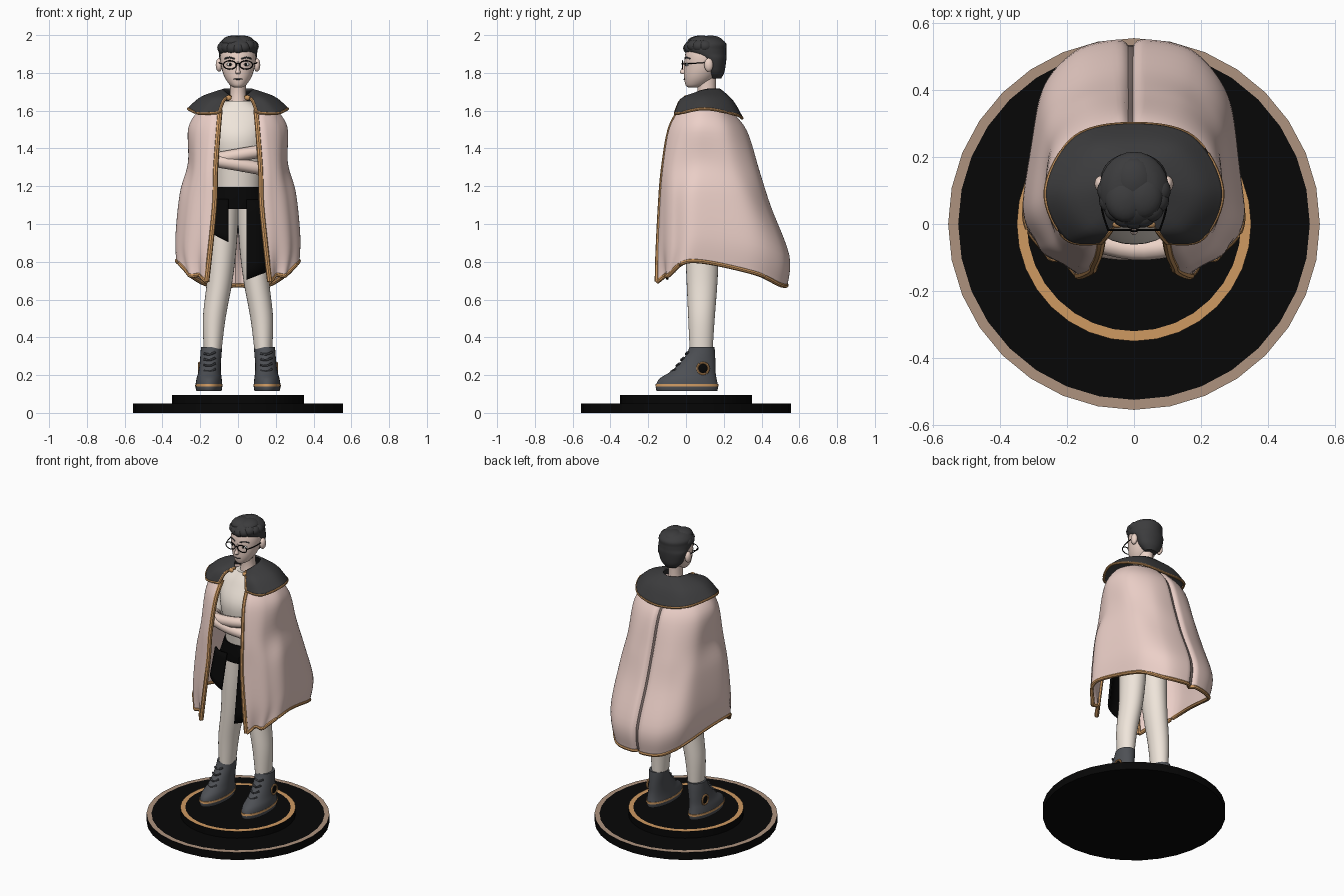
import bpy, bmesh, math, random
from mathutils import Vector

if "Cube" in bpy.data.objects:
    bpy.data.objects.remove(bpy.data.objects["Cube"])

random.seed(4)


def mat(name, r, g, b):
    m = bpy.data.materials.new(name)
    m.diffuse_color = (r, g, b, 1)
    m.use_nodes = True
    m.node_tree.nodes["Principled BSDF"].inputs["Base Color"].default_value = m.diffuse_color
    return m


PINK = mat("pink_cloth", .84, .63, .58)
PLEAT = mat("pleat_shadow", .20, .15, .14)
GOLD = mat("gold_trim", .62, .32, .12)
GREY = mat("dark_grey", .045, .045, .047)
BOOT = mat("boot_grey", .075, .08, .09)
CREAM = mat("cream_cloth", .86, .78, .70)
SKIN = mat("skin", .84, .65, .57)
BLACK = mat("black", .002, .002, .002)
TAN = mat("tan_trim", .42, .29, .21)
WHITE = mat("eye_white", .85, .85, .82)


def smooth(pts, n):
    """Catmull-Rom through tuples of any length."""
    out, p = [], [pts[0]] + list(pts) + [pts[-1]]
    for i in range(1, len(p) - 2):
        for k in range(n):
            t = k / n
            out.append(tuple(.5 * (2 * b + (c - a) * t + (2 * a - 5 * b + 4 * c - d) * t * t
                                   + (3 * b - a - 3 * c + d) * t ** 3)
                             for a, b, c, d in zip(*p[i - 1:i + 3])))
    return out + [tuple(pts[-1])]


def grid(name, rows, m, closed=False, caps=False, thick=0, angle=40):
    bm = bmesh.new()
    v = [[bm.verts.new(p) for p in r] for r in rows]
    n = len(rows[0])
    for a, b in zip(v, v[1:]):
        for j in range(n if closed else n - 1):
            k = (j + 1) % n
            bm.faces.new((a[j], a[k], b[k], b[j]))
    if caps:
        bm.faces.new(v[0])
        bm.faces.new(v[-1])
    bmesh.ops.recalc_face_normals(bm, faces=bm.faces)
    me = bpy.data.meshes.new(name)
    bm.to_mesh(me)
    bm.free()
    o = bpy.data.objects.new(name, me)
    bpy.context.collection.objects.link(o)
    me.materials.append(m)
    if thick:
        s = o.modifiers.new("thickness", "SOLIDIFY")
        s.thickness, s.offset = thick, 0
    bpy.ops.object.select_all(action='DESELECT')
    bpy.context.view_layer.objects.active = o
    o.select_set(True)
    bpy.ops.object.shade_smooth_by_angle(angle=math.radians(angle))
    return o


def body(name, rings, m, n=5, seg=28):
    """Stack of ellipses (x, y, z, rx, ry)."""
    rows = [[(x + rx * math.cos(a), y + ry * math.sin(a), z)
             for a in (math.tau * j / seg for j in range(seg))]
            for x, y, z, rx, ry in (smooth(rings, n) if n > 1 else rings)]
    return grid(name, rows, m, closed=True, caps=True)


def tube(name, pts, r, m, n=4, seg=10, closed=False):
    path = [Vector(p) for p in (smooth(pts, n) if n > 1 else pts)]
    if closed:
        path.append(path[0])
    rows = []
    for i, p in enumerate(path):
        a, b = path[max(i - 1, 0)], path[min(i + 1, len(path) - 1)]
        if closed and i in (0, len(path) - 1):
            a, b = path[-2], path[1]
        t = (b - a).normalized()
        u = t.cross(Vector((0, 1, 0)) if abs(t.y) < .8 else Vector((0, 0, 1))).normalized()
        w = t.cross(u)
        rows.append([p + r * (u * math.cos(q) + w * math.sin(q))
                     for q in (math.tau * j / seg for j in range(seg))])
    return grid(name, rows, m, closed=True, caps=not closed)


def ball(name, loc, size, m):
    x, y, z = loc
    a, b, c = size
    rings = [(x, y, z - c * math.cos(t), a * math.sin(t), b * math.sin(t))
             for t in (.08 + (math.pi - .16) * k / 10 for k in range(11))]
    return body(name, rings, m, 1, 18)


def circle(c, r, axis, squash=1, n=28):
    pts = [(r * math.cos(math.tau * j / n), squash * r * math.sin(math.tau * j / n)) for j in range(n)]
    return [(c[0] + p, c[1], c[2] + q) if axis == "y" else (c[0], c[1] + p, c[2] + q) for p, q in pts]


def mirrored(row):
    """Half row ending on x = 0 becomes a full row."""
    return row + [(-x, y, z) for x, y, z in row[-2::-1]]


# Stepped round base with trim rings
for name, r, z0, z1 in (("base_lower", .555, 0, .05), ("base_upper", .35, .05, .095)):
    body(name, [(0, 0, z0, r, r), (0, 0, z1, r, r)], BLACK, 1, 32)
for name, r0, r1, z, m in (("base_outer_ring", .525, .555, .051, TAN), ("base_inner_ring", .32, .35, .096, GOLD)):
    grid(name, [[(r * math.cos(math.tau * j / 32), r * math.sin(math.tau * j / 32), z) for j in range(32)]
                for r in (r1, r0)], m, closed=True)

# Legs and boots
for s, side in ((1, "left"), (-1, "right")):
    body(side + "_leg", [(s * x, y, z, a, b) for x, y, z, a, b in (
        (.134, .08, .32, .046, .06), (.126, .082, .5, .06, .07), (.097, .085, .7, .068, .082),
        (.082, .085, .9, .076, .09), (.08, .085, 1.12, .085, .095))], CREAM)
    body(side + "_boot", [(s * x, y, z, a, b) for x, y, z, a, b in (
        (.154, .005, .115, .066, .16), (.154, .005, .14, .071, .165), (.153, .01, .18, .067, .152),
        (.15, .035, .215, .06, .122), (.147, .06, .26, .056, .096), (.143, .078, .31, .056, .076),
        (.14, .085, .35, .056, .066))], BOOT, 4)
    body(side + "_sole_stripe", [(s * .154, .005, .14, .073, .167), (s * .154, .006, .153, .072, .166)], GOLD, 1)
    for k in range(4):
        z, y = .22 + .03 * k, -.07 + .022 * k
        tube(side + "_lace", [(s * .15 - .03, y + .014, z + .004), (s * .149, y - .006 + .003 * k, z),
                              (s * .15 + .03, y + .014, z + .012)], .006, BOOT, 3, 6)
    tube(side + "_ankle_ring", circle((s * .205, .09, .235), .03, "x"), .006, GOLD, 1, 8, True)
    ball(side + "_ankle_badge", (s * .202, .09, .235), (.008, .027, .027), BLACK)

# Torso, waist wrap and hanging panels
body("torso", [(0, .08, 1.14, .12, .105), (0, .07, 1.3, .13, .115), (0, .06, 1.46, .155, .12),
               (0, .085, 1.58, .16, .09), (0, .1, 1.65, .07, .06)], CREAM)
body("waist_wrap", [(0, .08, 1.08, .165, .13), (0, .08, 1.13, .155, .128), (0, .08, 1.195, .135, .118)], BLACK)
for name, s, x0, x1, low_in, low_out in (("long_panel", 1, .045, .15, .705, .745),
                                         ("short_panel", -1, .05, .16, .905, .96)):
    rows = []
    for i in range(9):
        t = i / 8
        x, y = x0 + (x1 - x0) * t, -.045 + .04 * t ** 3
        zl = low_in + (low_out - low_in) * t
        rows.append([(s * x, y - .055 * k / 6, 1.13 + (zl - 1.13) * k / 6) for k in range(7)])
    grid(name, rows, BLACK, thick=.012)
grid("wrap_back", [[(.165 * math.cos(a), .08 + .125 * math.sin(a), z) for a in
                    (-.3 + (math.pi + .6) * j / 20 for j in range(21))] for z in (1.1, .95)], BLACK, thick=.01)

# Crossed arms
for s, z in ((1, 1.29), (-1, 1.34)):
    tube("upper_arm", [(s * .165, .08, 1.55), (s * .195, .09, 1.43), (s * .205, .06, z - .01)], .045, CREAM)
    tube("forearm", [(s * .205, .06, z - .01), (s * .14, -.035, z), (0, -.075, z + .025),
                     (-s * .12, -.065, z + .045)], .034, SKIN)
    ball("hand", (-s * .13, -.06, z + .045), (.045, .025, .035), SKIN)

# Cape: half cross-sections from front edge to centre back
SECTIONS = (
    (0, [(.095, -.03), (.13, -.025), (.175, .01), (.2, .09), (.165, .175), (.09, .215), (0, .225)]),
    (.12, [(.105, -.085), (.15, -.08), (.22, -.02), (.257, .08), (.23, .21), (.13, .292), (0, .318)]),
    (.35, [(.12, -.12), (.17, -.11), (.23, -.05), (.258, .08), (.245, .25), (.15, .36), (0, .385)]),
    (.55, [(.125, -.135), (.18, -.12), (.26, -.06), (.3, .06), (.265, .3), (.165, .41), (0, .445)]),
    (.83, [(.15, -.148), (.205, -.12), (.28, -.065), (.322, .06), (.28, .36), (.18, .505), (0, .543)]),
    (1, [(.168, -.152), (.205, -.105), (.255, -.09), (.318, .03), (.265, .35), (.165, .495), (0, .533)]))
HEM = [.695, .73, .73, .805, .745, .68, .675]
ctrl = [mirrored([(x, y, 1.605 + t * (h - 1.605)) for (x, y), h in zip(sec, HEM)]) for t, sec in SECTIONS]
cols = [smooth(c, 6) for c in zip(*ctrl)]
rows = []
for i, r in enumerate(zip(*cols)):
    row = smooth(r, 14)
    n = len(row)
    # soft folds plus the pleat down the centre back
    rows.append([(x * (1 + .015 * i / 30 * math.sin(61 * j / n)),
                  y - (.028 * math.exp(-((x + .01) / .016) ** 2) if y > .15 else 0), z)
                 for j, (x, y, z) in enumerate(row)])
grid("cape", rows, PINK, thick=.01, angle=60)
grid("back_pleat", [[(x, min(r[len(r) // 2][1], r[len(r) // 2 + 1][1]) + .012, r[len(r) // 2][2])
                     for x in (-.026, -.01, .006)] for r in rows], PLEAT, thick=.003)
tube("cape_hem_trim", rows[-1], .012, GOLD, 1, 8)
for j, side in ((0, "left"), (-1, "right")):
    tube(side + "_cape_edge_trim", [r[j] for r in rows], .014, GOLD, 1, 8)

# Shoulder collar with scalloped edge
COLLAR = (
    [(.04, .03, 1.675), (.065, .06, 1.695), (.075, .11, 1.71), (.05, .165, 1.712), (0, .18, 1.71)],
    [(.075, -.025, 1.655), (.14, -.01, 1.662), (.19, .1, 1.67), (.13, .22, 1.658), (0, .245, 1.65)],
    [(.1, -.055, 1.59), (.205, -.04, 1.585), (.262, .1, 1.61), (.175, .258, 1.58), (0, .297, 1.56)])
rows = [smooth(r, 8) for r in zip(*[smooth(c, 5) for c in zip(*[mirrored(c) for c in COLLAR])])]
grid("collar", rows, GREY, thick=.012, angle=60)
tube("collar_trim", rows[-1], .008, GOLD, 1, 8)
for j, side in ((0, "left"), (-1, "right")):
    tube(side + "_collar_front_trim", [r[j] for r in rows], .009, GOLD, 1, 8)
    s = 1 if j == 0 else -1
    ball(side + "_clasp", (s * .05, .0, 1.668), (.016, .012, .014), GOLD)

# Neck, head and face
body("neck", [(0, .11, 1.62, .055, .055), (0, .11, 1.7, .042, .048), (0, .105, 1.8, .045, .055)], SKIN)
body("head", [(0, .035, 1.722, .018, .022), (0, .05, 1.735, .042, .052), (0, .07, 1.775, .07, .08),
              (0, .088, 1.83, .088, .098), (0, .098, 1.9, .094, .102), (0, .1, 1.96, .07, .08),
              (0, .1, 1.98, .03, .03)], SKIN)
body("nose", [(0, -.008, 1.793, .01, .012), (0, -.012, 1.803, .014, .021), (0, -.009, 1.825, .008, .014),
              (0, -.002, 1.86, .006, .01)], SKIN)
tube("mouth", [(-.022, -.004, 1.768), (0, -.011, 1.766), (.022, -.004, 1.768)], .003, GREY, 3, 6)
for s, side in ((1, "left"), (-1, "right")):
    ball(side + "_ear", (s * .1, .12, 1.842), (.018, .024, .036), SKIN)
    ball(side + "_eye", (s * .041, .008, 1.845), (.019, .012, .009), WHITE)
    ball(side + "_iris", (s * .041, -.002, 1.845), (.007, .004, .008), BLACK)
    tube(side + "_brow", [(s * .018, -.005, 1.874), (s * .045, .003, 1.882), (s * .07, .02, 1.875)],
         .004, GREY, 3, 6)
    tube(side + "_lens_rim", circle((s * .043, -.018, 1.842), .034, "y", .66), .003, BLACK, 1, 6, True)
    tube(side + "_temple", [(s * .077, -.018, 1.847), (s * .095, .04, 1.85), (s * .1, .11, 1.855)],
         .003, BLACK, 3, 6)
tube("glasses_bridge", [(-.01, -.02, 1.847), (0, -.022, 1.85), (.01, -.02, 1.847)], .003, BLACK, 3, 6)

# Hair: main mass plus swept locks
body("hair", [(0, .158, 1.77, .04, .028), (0, .152, 1.8, .07, .05), (0, .147, 1.835, .086, .062),
              (0, .138, 1.875, .098, .076), (0, .116, 1.9, .101, .098), (0, .104, 1.925, .103, .11),
              (0, .105, 1.955, .1, .108), (0, .105, 1.983, .07, .076), (0, .105, 1.992, .03, .035)], GREY)
for k in range(9):
    a = math.pi * (1.0 + k / 8)
    ball("hair_lock", (.07 * math.cos(a), .1 + .074 * math.sin(a), 1.935 + random.uniform(-.006, .01)),
         (.04, .042, .034), GREY)
for x, y in ((-.025, .075), (.025, .085), (0, .13)):
    ball("hair_crown", (x, y, 1.962), (.062, .07, .036), GREY)
